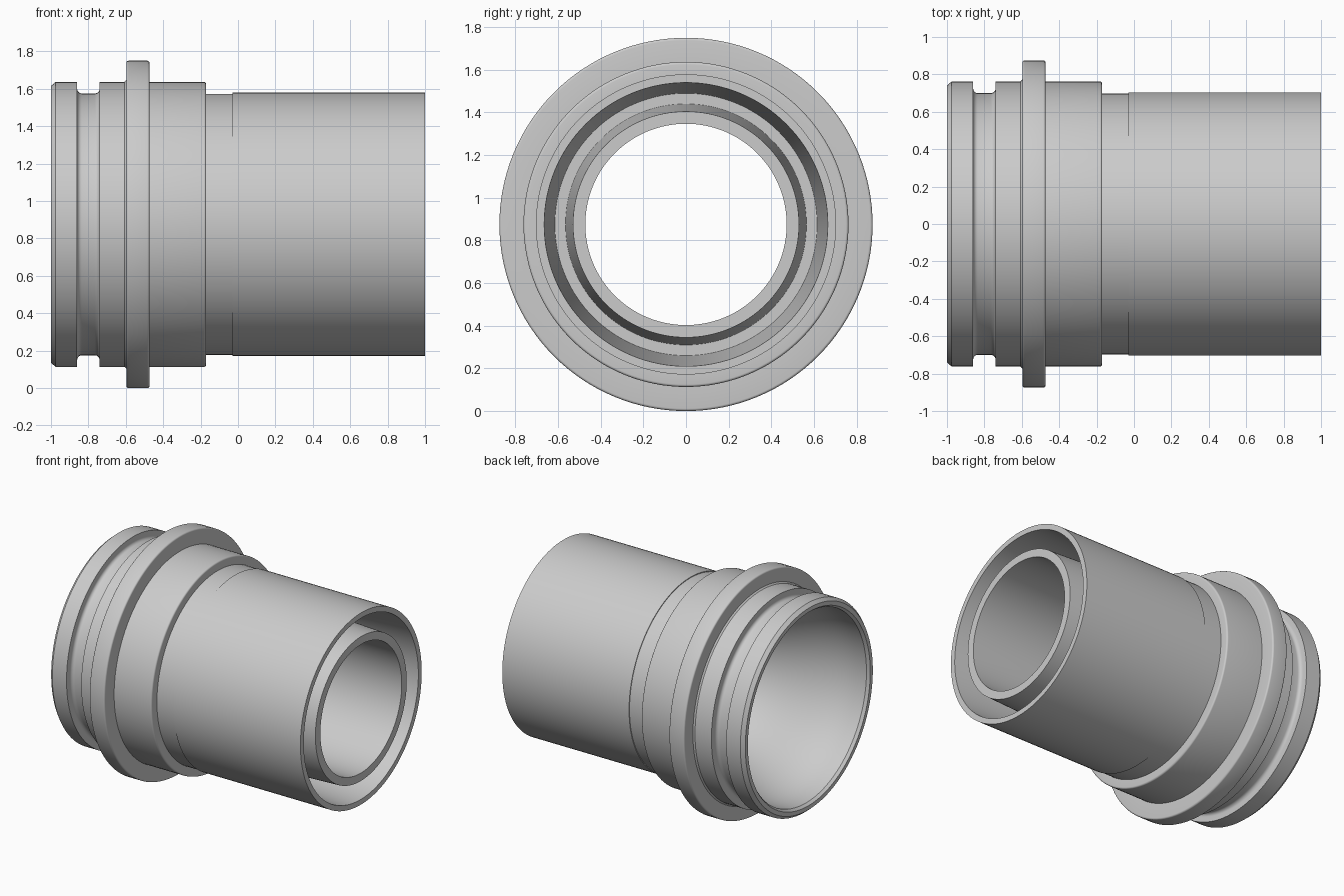
import bpy
import bmesh
import math

if "Cube" in bpy.data.objects:
    bpy.data.objects.remove(bpy.data.objects["Cube"], do_unlink=True)

SEGMENTS = 128
AXIS_Z = 0.875

metal = bpy.data.materials.new("light grey")
metal.use_nodes = True
GREY = (0.6, 0.6, 0.6, 1)
metal.diffuse_color = GREY
metal.node_tree.nodes["Principled BSDF"].inputs["Base Color"].default_value = GREY


def arc(cx, r, radius, start, end, steps=5):
    """Rounded corner in the (x, radius) plane, angles in degrees."""
    angles = [math.radians(start + (end - start) * i / steps) for i in range(steps + 1)]
    return [(cx + radius * math.cos(a), r + radius * math.sin(a)) for a in angles]


def lathe(name, profile):
    """Spin a closed (x, radius) profile around the long axis."""
    bm = bmesh.new()
    rings = []
    for i in range(SEGMENTS):
        a = math.tau * i / SEGMENTS
        rings.append([bm.verts.new((x, r * math.cos(a), AXIS_Z + r * math.sin(a)))
                      for x, r in profile])
    n = len(profile)
    for i, ring in enumerate(rings):
        after = rings[(i + 1) % SEGMENTS]
        for j in range(n):
            k = (j + 1) % n
            bm.faces.new((ring[j], ring[k], after[k], after[j]))
    bmesh.ops.recalc_face_normals(bm, faces=bm.faces)
    mesh = bpy.data.meshes.new(name)
    bm.to_mesh(mesh)
    bm.free()
    mesh.materials.append(metal)
    obj = bpy.data.objects.new(name, mesh)
    bpy.context.collection.objects.link(obj)
    bpy.ops.object.select_all(action='DESELECT')
    obj.select_set(True)
    bpy.context.view_layer.objects.active = obj
    bpy.ops.object.shade_smooth_by_angle(angle=math.radians(28))


# Outer skin: bevelled rim, seal groove, flange, barrel, neck and tube
outside = [(-1, 0.74), (-0.975, 0.762), (-0.86, 0.762)]
outside += arc(-0.835, 0.725, 0.025, 180, 270)
outside += arc(-0.765, 0.725, 0.025, 270, 360)
outside += [(-0.74, 0.762), (-0.607, 0.762), (-0.597, 0.772)]
outside += arc(-0.585, 0.863, 0.012, 180, 90)
outside += arc(-0.485, 0.863, 0.012, 90, 0)
outside += [(-0.473, 0.762)]
outside += arc(-0.182, 0.75, 0.012, 90, 0)
outside += [(-0.17, 0.698), (-0.03, 0.698), (-0.03, 0.704), (1, 0.704)]

# Tapered ring-shaped pocket between outer tube and inner sleeve
pocket = [(1, 0.665), (0.1, 0.615), (0.1, 0.565), (1, 0.53)]

# Bore: straight sleeve flaring smoothly to the wide mouth
bore = [(1, 0.472), (-0.15, 0.472)]
for i in range(1, 17):
    t = i / 16
    bore.append((-0.15 - 0.75 * t, 0.472 + 0.223 * (1 - math.cos(math.pi * t)) / 2))
bore += [(-0.98, 0.695), (-1, 0.71)]

lathe("pipe_fitting", outside + pocket + bore)
